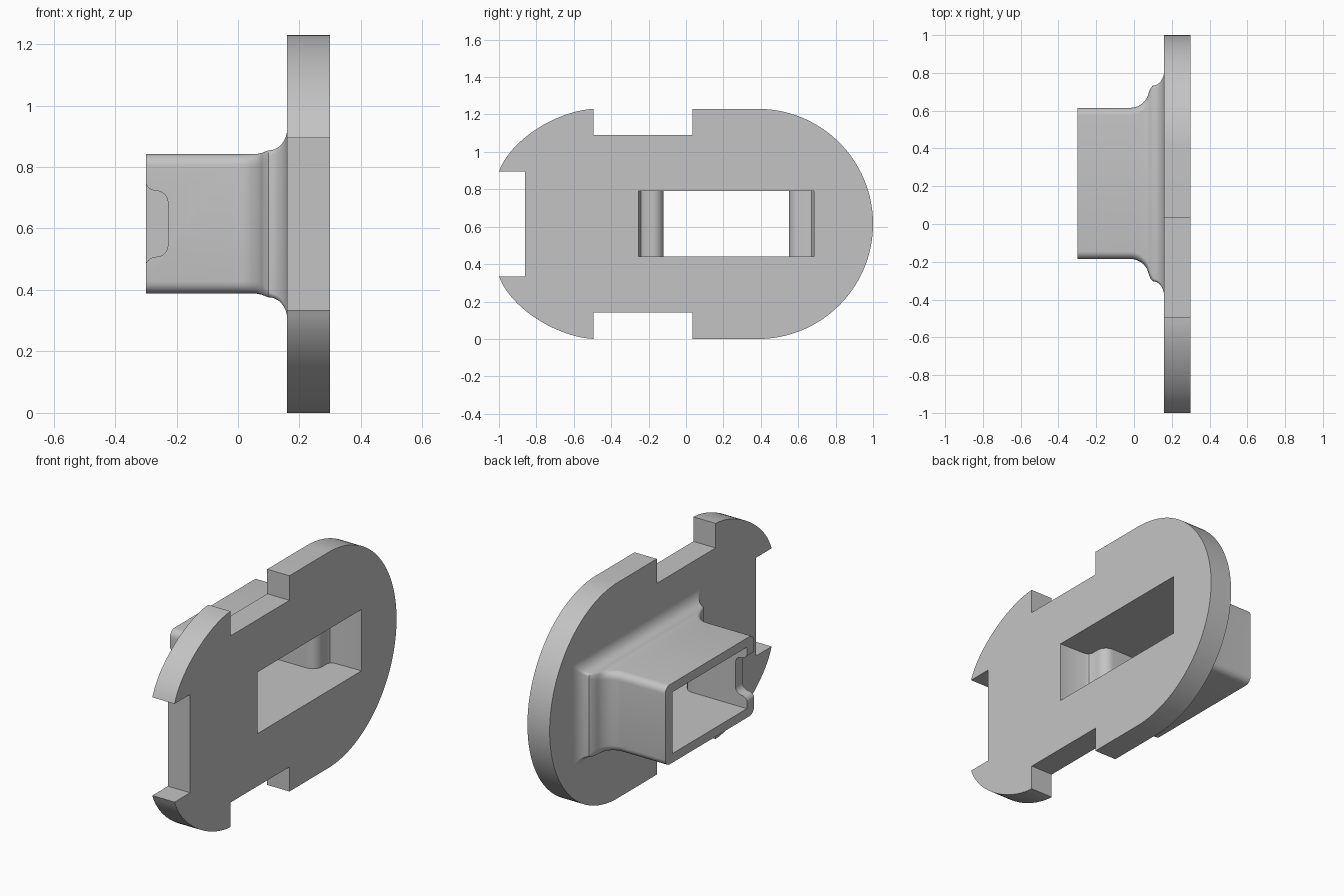
import bpy, bmesh
from math import sin, cos, pi, radians
from mathutils import Vector

if "Cube" in bpy.data.objects:
    bpy.data.objects.remove(bpy.data.objects["Cube"])

MID_Y, MID_Z = 0.215, 0.615   # centre of the spout

grey = bpy.data.materials.new("light grey")
grey.use_nodes = True
grey.diffuse_color = (0.55, 0.55, 0.55, 1)
grey.node_tree.nodes["Principled BSDF"].inputs["Base Color"].default_value = (0.55, 0.55, 0.55, 1)


def loft(name, rings):
    """Solid skinned through matching rings of points."""
    bm = bmesh.new()
    loops = [[bm.verts.new(p) for p in ring] for ring in rings]
    n = len(loops[0])
    for a, b in zip(loops, loops[1:]):
        for i in range(n):
            j = (i + 1) % n
            bm.faces.new((a[i], a[j], b[j], b[i]))
    bm.faces.new(loops[0])
    bm.faces.new(loops[-1])
    bmesh.ops.recalc_face_normals(bm, faces=bm.faces)
    mesh = bpy.data.meshes.new(name)
    bm.to_mesh(mesh)
    bm.free()
    mesh.materials.append(grey)
    ob = bpy.data.objects.new(name, mesh)
    bpy.context.collection.objects.link(ob)
    return ob


def arc(cx, cy, r, start, end, n=10):
    return [(cx + r * cos(radians(start + (end - start) * i / n)),
             cy + r * sin(radians(start + (end - start) * i / n))) for i in range(n + 1)]


def bezier(a, b, c, d, n=20):
    a, b, c, d = map(Vector, (a, b, c, d))
    return [tuple(a * (1-t)**3 + b * 3*t*(1-t)**2 + c * 3*t*t*(1-t) + d * t**3)
            for t in (i / n for i in range(n + 1))]


def rounded_rect(x, hy, hz, r):
    pts = []
    for sy, sz, a in ((1, 1, 0), (-1, 1, 90), (-1, -1, 180), (1, -1, 270)):
        pts += arc(MID_Y + sy * (hy - r), MID_Z + sz * (hz - r), r, a, a + 90, 6)
    return [(x, y, z) for y, z in pts]


def boolean(target, other, operation):
    mod = target.modifiers.new(operation.lower(), 'BOOLEAN')
    mod.operation, mod.object, mod.solver = operation, other, 'EXACT'
    bpy.context.view_layer.objects.active = target
    bpy.ops.object.modifier_apply(modifier=mod.name)
    bpy.data.objects.remove(other)


# Plate outline: upper half (y, height above centre), then mirrored downward
half = arc(0.385, 0, 0.615, 0, 90, 32)
half += [(0.035, 0.615), (0.035, 0.475), (-0.495, 0.475)]
half += bezier((-0.495, 0.615), (-0.69, 0.605), (-0.94, 0.45), (-1, 0.28))
half += [(-0.86, 0.28)]
outline = half + [(y, -z) for y, z in reversed(half[1:])]
plate = loft("mounting_plate_with_spout",
             [[(x, y, z + MID_Z) for y, z in outline] for x in (0.16, 0.30)])

# Spout: rounded tube, shoulder on the narrow ends, fillet into the plate
rings = [rounded_rect(-0.30, 0.40, 0.227, 0.04)]
for x, hy in arc(-0.02, 0.50, 0.10, -90, -12, 10):
    rings.append(rounded_rect(x, hy, 0.227 + max(0, x - 0.06) * 0.2, 0.04))
rings.append(rounded_rect(0.088, 0.505, 0.235, 0.03))
rings.append(rounded_rect(0.10, 0.518, 0.239, 0.02))
for t in range(1, 9):
    a = t / 8 * pi / 2
    rings.append(rounded_rect(0.10 + 0.06 * sin(a), 0.518 + 0.08 * (1 - cos(a)),
                              0.239 + 0.071 * (1 - cos(a)), 0.015))
rings.append(rounded_rect(0.22, 0.598, 0.31, 0.015))
boolean(plate, loft("spout", rings), 'UNION')

# Stepped opening through plate and spout
side = [(0.4, 0.47), (0.30, 0.47), (0.13, 0.465), (0.112, 0.455), (0.105, 0.44)]
side += arc(0.045, 0.395, 0.06, 0, -90, 8) + [(-0.4, 0.335)]
section = side + [(x, -y) for x, y in reversed(side)]
boolean(plate, loft("opening_cutter",
                    [[(x, y + MID_Y, MID_Z + s * 0.175) for x, y in section] for s in (-1, 1)]),
        'DIFFERENCE')

# Relief notch in the front wall of the spout rim
edge = [(-0.4, 0.145)] + arc(-0.265, 0.145, 0.038, 180, 270, 6)
edge += arc(-0.265, 0.070, 0.037, 90, 0, 6)
notch = edge + [(x, -z) for x, z in reversed(edge)]
boolean(plate, loft("notch_cutter",
                    [[(x, y, z + MID_Z) for x, z in notch] for y in (-0.4, 0.0)]),
        'DIFFERENCE')

bpy.ops.object.select_all(action='DESELECT')
plate.select_set(True)
bpy.context.view_layer.objects.active = plate
bpy.ops.object.shade_smooth_by_angle(angle=radians(30))
